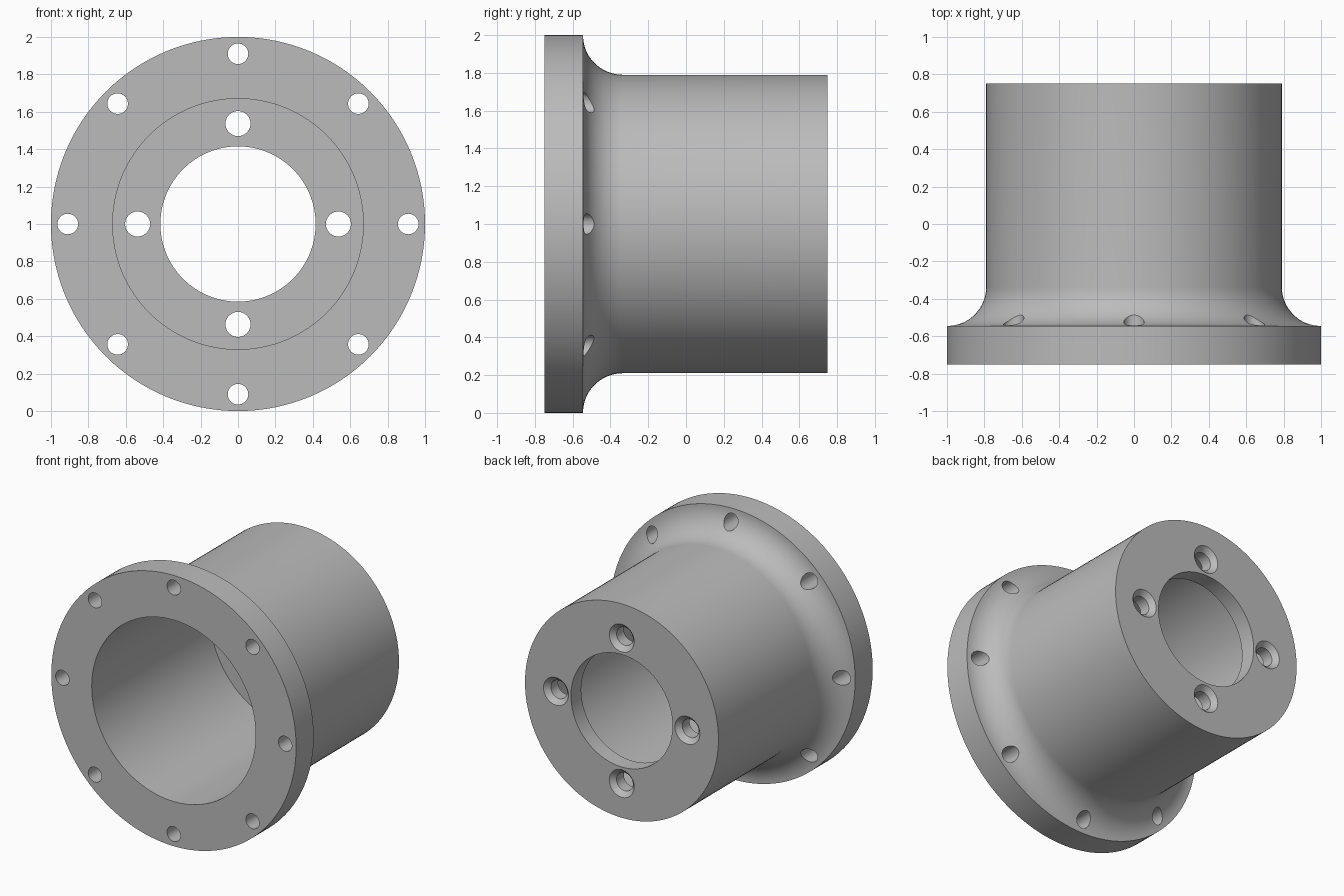
import bpy, bmesh, math
from mathutils import Matrix, Vector

if "Cube" in bpy.data.objects:
    bpy.data.objects.remove(bpy.data.objects["Cube"])

FRONT, BACK = -0.75, 0.75
RIM_Y, FILLET = -0.545, 0.21
BODY_R, BORE_R, EYE_R, WALL = 0.79, 0.67, 0.415, 0.12
AXIS = Vector((0, 1, 0))

metal = bpy.data.materials.new("plain grey metal")
metal.use_nodes = True
grey = (0.5, 0.5, 0.5, 1)
metal.diffuse_color = grey
metal.node_tree.nodes["Principled BSDF"].inputs["Base Color"].default_value = grey


def lathe(bm, profile, centre, steps, closed):
    """Turn (radius, y) points around a line through centre along y."""
    verts = [bm.verts.new(centre + Vector((r, y, 0))) for r, y in profile]
    pairs = list(zip(verts, verts[1:]))
    if closed:
        pairs.append((verts[-1], verts[0]))
    edges = [bm.edges.new(p) for p in pairs]
    bmesh.ops.spin(bm, geom=verts + edges, cent=centre, axis=AXIS,
                   angle=math.tau, steps=steps, use_merge=True)


def finish(name, bm):
    bmesh.ops.remove_doubles(bm, verts=bm.verts, dist=1e-5)
    bmesh.ops.recalc_face_normals(bm, faces=bm.faces)
    mesh = bpy.data.meshes.new(name)
    bm.to_mesh(mesh)
    bm.free()
    mesh.materials.append(metal)
    obj = bpy.data.objects.new(name, mesh)
    bpy.context.collection.objects.link(obj)
    obj.location.z = 1
    return obj


# Flanged sleeve with a filleted neck, wide front bore and narrow back opening
arc = [math.pi / 2 * i / 16 for i in range(17)]
profile = [(BORE_R, FRONT), (1, FRONT)]
profile += [(1 - FILLET * math.sin(a), RIM_Y + FILLET * (1 - math.cos(a))) for a in arc]
profile += [(BODY_R, BACK), (EYE_R, BACK), (EYE_R, BACK - WALL), (BORE_R, BACK - WALL)]
bm = bmesh.new()
lathe(bm, profile, Vector(), 128, True)
sleeve = finish("flanged_sleeve", bm)

# Hole cutters: eight through the flange, four countersunk through the back wall
bolt = [(0, FRONT - 0.1), (0.055, FRONT - 0.1), (0.055, -0.2), (0, -0.2)]
screw = [(0, 0.5), (0.067, 0.5), (0.067, BACK - 0.035),
         (0.122, BACK + 0.02), (0, BACK + 0.02)]
bm = bmesh.new()
for cut, ring, count in ((bolt, 0.91, 8), (screw, 0.537, 4)):
    for i in range(count):
        spot = Matrix.Rotation(math.tau * i / count, 3, "Y") @ Vector((ring, 0, 0))
        lathe(bm, cut, spot, 32, False)
cutter = finish("hole_cutter", bm)
cutter.hide_render = True

boolean = sleeve.modifiers.new("holes", "BOOLEAN")
boolean.operation = "DIFFERENCE"
boolean.solver = "EXACT"
boolean.object = cutter
bpy.ops.object.select_all(action="DESELECT")
bpy.context.view_layer.objects.active = sleeve
sleeve.select_set(True)
bpy.ops.object.modifier_apply(modifier=boolean.name)
bpy.data.objects.remove(cutter)
bpy.ops.object.shade_smooth_by_angle(angle=math.radians(30))
